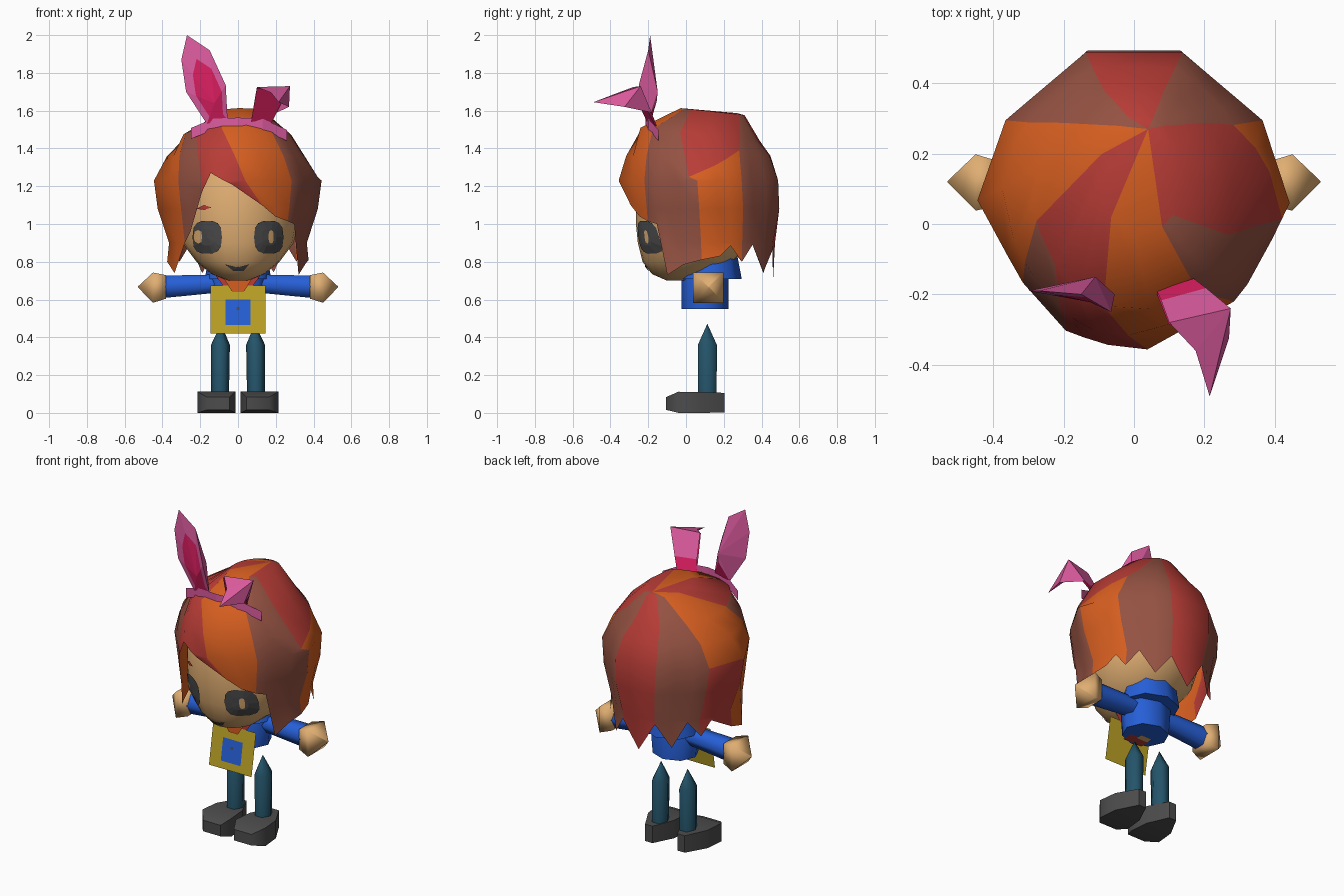
import bpy, bmesh, math
from mathutils import Vector

if "Cube" in bpy.data.objects:
    bpy.data.objects.remove(bpy.data.objects["Cube"])


def lin(c):
    c /= 255
    return c / 12.92 if c < 0.04045 else ((c + 0.055) / 1.055) ** 2.4


MATS = {}
for name, rgb in dict(orange=(214, 94, 32), red=(184, 60, 54), brown=(148, 82, 66), skin=(224, 174, 114),
                      charcoal=(76, 76, 76), blue=(38, 95, 215), yellow=(188, 162, 38), teal=(36, 84, 106),
                      pink=(222, 92, 160), crimson=(216, 30, 95)).items():
    m = bpy.data.materials.new(name)
    m.diffuse_color = (*[lin(c) for c in rgb], 1)
    m.use_nodes = True
    m.node_tree.nodes["Principled BSDF"].inputs["Base Color"].default_value = m.diffuse_color
    MATS[name] = m


def build(name, verts, faces, mats, idx=None, smooth=None, merge=False, fix=True):
    me = bpy.data.meshes.new(name)
    me.from_pydata([tuple(v) for v in verts], [], faces)
    for m in mats:
        me.materials.append(MATS[m])
    if idx:
        for p, i in zip(me.polygons, idx):
            p.material_index = i
    bm = bmesh.new()
    bm.from_mesh(me)
    if merge:
        bmesh.ops.remove_doubles(bm, verts=bm.verts, dist=0.0005)
    if fix:
        bmesh.ops.recalc_face_normals(bm, faces=bm.faces)
    bm.to_mesh(me)
    bm.free()
    ob = bpy.data.objects.new(name, me)
    bpy.context.collection.objects.link(ob)
    if smooth:
        bpy.ops.object.select_all(action='DESELECT')
        ob.select_set(True)
        bpy.context.view_layer.objects.active = ob
        bpy.ops.object.shade_smooth_by_angle(angle=math.radians(smooth))
    return ob


def loft(name, rings, n, mat, axis='z', square=False, smooth=None):
    """Rings of (position, centre 1, centre 2, radius 1, radius 2) along an axis."""
    vs, fs = [], []
    k = math.sqrt(2) if square else 1
    for t, c1, c2, r1, r2 in rings:
        for i in range(n):
            a = 2 * math.pi * (i + (0.5 if square else 0)) / n
            p, q = c1 + k * r1 * math.cos(a), c2 + k * r2 * math.sin(a)
            vs.append({'z': (p, q, t), 'x': (t, p, q), 'y': (p, t, q)}[axis])
    for r in range(len(rings) - 1):
        for i in range(n):
            j = (i + 1) % n
            fs.append((r * n + i, r * n + j, r * n + n + j, r * n + n + i))
    fs += [tuple(range(n)), tuple(range((len(rings) - 1) * n, len(rings) * n))]
    return build(name, vs, fs, [mat], smooth=smooth, merge=True)


def interp(table, x):
    """Linear lookup in rows sorted by their first value."""
    if x <= table[0][0]:
        return table[0][1:]
    for a, b in zip(table, table[1:]):
        if x <= b[0]:
            f = (x - a[0]) / (b[0] - a[0])
            return [p + f * (q - p) for p, q in zip(a[1:], b[1:])]
    return table[-1][1:]


# Head
HEAD = [(0.70, 0, -.03, .05, .07), (.735, 0, -.02, .14, .16), (.80, 0, .01, .22, .24), (.90, 0, .045, .295, .30),
        (1.0, 0, .06, .315, .325), (1.2, 0, .06, .32, .325), (1.4, 0, .07, .25, .25)]
loft("head", HEAD, 24, "skin", smooth=50)


def patch(name, pts, mat, lift=0.007):
    """Thin plate following the front of the head, outlined in x and z."""
    n = len(pts)
    cx, cz = sum(p[0] for p in pts) / n, sum(p[1] for p in pts) / n
    flat = [(cx + s * (x - cx), cz + s * (z - cz)) for s in (1, .5) for x, z in pts] + [(cx, cz)]
    vs = []
    for x, z in flat:
        _, cy, rx, ry = interp(HEAD, z)
        vs.append((x, cy - ry * math.sqrt(max(0, 1 - (x / rx) ** 2)) - lift, z))
    fs = []
    for i in range(n):
        j = (i + 1) % n
        fs += [(i, j, n + j, n + i), (n + i, n + j, 2 * n)]
    build(name, vs, fs, [mat])


def oval(cx, cz, rx, rz, n=14):
    out = []
    for i in range(n):
        c, s = math.cos(2 * math.pi * i / n), math.sin(2 * math.pi * i / n)
        out.append((cx + rx * math.copysign(abs(c) ** .7, c), cz + rz * math.copysign(abs(s) ** .7, s)))
    return out


# Painted face
for side, s, gx, gw in (("left", -1, -.212, .022), ("right", 1, .175, .014)):
    patch(side + "_eye", oval(s * .163, .93, .078, .088), "charcoal")
    patch(side + "_eye_glint", oval(gx, .932, gw, .036, 8), "skin", .0095)
patch("mouth", [(-.07, .787), (-.03, .772), (.03, .772), (.06, .787), (.03, .752), (-.025, .752)], "charcoal")
patch("brow", [(-.22, 1.08), (-.18, 1.10), (-.14, 1.088), (-.18, 1.075)], "red")

# Hair: (azimuth from the front, hem height) for each column of locks
LOCKS = [(-180, .70), (-163, .88), (-150, .74), (-135, .89), (-124, .80), (-113, .88), (-91, .80), (-66, .74),
         (-53, .90), (-44, .96), (-27, 1.17), (-20, 1.27), (-10, 1.21), (5, 1.10), (24, 1.04), (44, 1.015),
         (53, 1.0), (60, .73), (75, .785), (90, .81), (105, .83), (114, .885), (124, .80), (135, .89),
         (150, .745), (163, .86)]
RINGS = [(.70, 0, .085, .385, .375), (.90, 0, .08, .365, .39), (1.08, 0, .07, .425, .42), (1.23, 0, .06, .445, .424),
         (1.36, 0, .06, .385, .385), (1.475, 0, .07, .29, .32), (1.595, .02, .14, .12, .17)]
ROWS = [1.595, 1.475, 1.36, 1.23, 1.08, .90, .70]
SWIRL = [(-163, 0), (-124, -21), (-53, -57), (-44, -62), (5, -50), (44, -14), (90, -42), (124, 21), (163, 0)]
SWEEP = [(-20, 0), (5, 14), (24, 8), (44, 0)]
SLOPE = [(67, 1.36), (90, 1.25), (106, 1.31), (124, 1.39), (143, 1.36)]
# Corners of the faceted outline: (azimuth, share of the full radius)
OUTLINE = [(-197, 1.055), (-163, 1.055), (-137, .96), (-124, .99), (-91, 1), (-54, .89), (-22.5, .996), (4.5, .99),
           (46.6, .93), (89, 1), (124, .99), (137, .96), (163, 1.055), (197, 1.055)]
COL = ["red", "brown", "orange"]


def facet(a):
    """Radius of the straight-sided outline at an azimuth."""
    for (a0, r0), (a1, r1) in zip(OUTLINE, OUTLINE[1:]):
        if a <= a1:
            u, v, w = math.radians(a - a0), math.radians(a1 - a), math.radians(a1 - a0)
            return r0 * r1 * math.sin(w) / (r0 * math.sin(u) + r1 * math.sin(v))


def lock_colour(a, row):
    if abs(a) > 163:
        return 0
    if abs(a) > 124:
        return 1
    if a > 90:
        return 0 if row <= 2 else 2
    if a > 44:
        return 0 if row == 0 else 1
    if a > 5:
        return 2
    if a > -53:
        return 1 if a < -27 and row >= 2 else 0
    return 0 if a < -91 and row >= 4 else 2


verts, faces, idx = [(.04, .27, 1.587)], [], []
for az, hem in LOCKS:
    for r, zr in enumerate(ROWS):
        z = hem if r == len(ROWS) - 1 else max(interp(SLOPE, az)[0] if r == 2 else zr, hem)
        cx, cy, rx, ry = interp(RINGS, z)
        b = az + ((1, .45, .15)[r] * interp(SWIRL, az)[0] if r < 3 else interp(SWEEP, az)[0] if r > 3 else 0)
        fade = (0, .3, .7)[r] if r < 3 else min(1, max(.3, .3 + (z - .9) * 4))
        k = 1 + (facet(b) - 1) * fade
        a = math.radians(b)
        y = cy - k * ry * math.cos(a)
        verts.append((cx + k * rx * math.sin(a), y, z - (.11 * (y - cy) if r < 2 else 0)))
nr = len(ROWS)
for c in range(len(LOCKS)):
    d = (c + 1) % len(LOCKS)
    mid = (LOCKS[c][0] + (LOCKS[d][0] if d else 180)) / 2
    p, q = 1 + c * nr, 1 + d * nr
    faces.append((0, p, q))
    idx.append(lock_colour(mid, 0))
    for r in range(nr - 1):
        faces.append((p + r, p + r + 1, q + r + 1, q + r))
        idx.append(lock_colour(mid, r + 1))
build("hair", verts, faces, COL, idx, smooth=45, merge=True)

# Head band
band = [(-.25, -.15, 1.48), (-.13, -.20, 1.53), (0, -.215, 1.535), (.13, -.20, 1.53), (.26, -.145, 1.47)]
bv = [(x, y, z + d) for d in (-.03, .028) for x, y, z in band]
build("head_band", bv, [(i, i + 1, i + 6, i + 5) for i in range(4)], ["pink"])

# Upright ear, with a darker inner patch and base
edge = [(-.27, -.19, 2.0), (-.15, -.20, 1.92), (-.065, -.25, 1.735), (-.055, -.20, 1.55),
        (-.165, -.19, 1.53), (-.275, -.19, 1.70), (-.30, -.19, 1.87)]
core = Vector((-.125, -.222, 1.64))
ev = [Vector(p) for p in edge]
ev += [core.lerp(v, .65) for v in ev] + [core, Vector((-.11, -.15, 1.70)), Vector((-.11, -.155, 1.65))]
ef, ei = [(3, 4, 16), (3, 16, 15), (16, 4, 15)], [1, 0, 0]
for i in range(7):
    j = (i + 1) % 7
    ef += [(i, j, 7 + j, 7 + i), (7 + i, 7 + j, 14)]
    ei += [1 if i == 3 else 0, 1]
    if i != 3:
        ef.append((j, i, 15))
        ei.append(0)
build("upright_ear", ev, ef, ["pink", "crimson"], ei)

# Folded ear: upright base and a tip bent forward
fv = [(.065, -.19, 1.52), (.17, -.155, 1.52), (.10, -.28, 1.725), (.275, -.24, 1.73),
      (.175, -.36, 1.695), (.27, -.325, 1.62), (.215, -.49, 1.645),
      (.065, -.198, 1.52), (.17, -.163, 1.52), (.10, -.288, 1.72), (.26, -.25, 1.70),
      (.077, -.217, 1.59), (.205, -.182, 1.59)]
build("folded_ear", fv, [(0, 1, 12, 11), (11, 12, 3, 2), (2, 3, 4), (4, 3, 6), (3, 5, 6), (4, 6, 5), (12, 5, 3),
                         (7, 9, 10, 8)], ["pink", "crimson"], [1, 0, 0, 0, 0, 0, 0, 1], fix=False)

# Torso and shoulder cape
loft("torso", [(.55, 0, .10, .135, .125), (.72, 0, .10, .155, .125), (.82, 0, .10, .12, .10)], 8, "blue", smooth=60)
loft("shoulder_cape", [(.71, 0, .125, .175, .17), (.84, 0, .14, .155, .13)], 8, "blue", smooth=50)
under = [(-.06, -.01), (.07, -.01), (.07, .06), (-.06, .06)]
build("shirt_hem", [(x, y, .547) for x, y in under], [(3, 2, 1, 0)], ["red"], fix=False)
build("waist", [(x * .6 - .02, y * .6 + .055, .545) for x, y in under], [(3, 2, 1, 0)], ["skin"], fix=False)


# Chest plate with inset square, and neckerchief
def panel(name, pts, y, mat, lean=0.0):
    vs = [(x, y - lean * (.675 - z), z) for x, z in pts]
    build(name, vs, [tuple(range(len(pts)))], [mat], fix=False)


def square(h, z0, z1):
    return [(-h, z0), (h, z0), (h, z1), (-h, z1)]


panel("chest_plate", square(.145, .42, .675), -.032, "yellow", .17)
panel("chest_square", square(.067, .465, .60), -.036, "blue", .17)
panel("chest_dot", square(.008, .545, .56), -.039, "charcoal", .17)
panel("neckerchief", [(-.03, .64), (.03, .64), (.08, .72), (-.08, .72)], -.045, "orange")
panel("neckerchief_edge", [(-.07, .66), (.07, .66), (.12, .73), (-.12, .73)], -.030, "red")

# Arms, hands, legs and shoes
for side, s in (("left", -1), ("right", 1)):
    loft(side + "_arm", [(s * .10, .11, .685, .06, .055), (s * .385, .115, .668, .065, .068)], 6, "blue", 'x',
         smooth=70)
    loft(side + "_hand", [(s * .38, .115, .667, .062, .062), (s * .45, .118, .663, .08, .08),
                          (s * .53, .12, .667, .002, .002)], 4, "skin", 'x', square=True, smooth=95)
    loft(side + "_leg", [(.08, s * .095, .113, .047, .057), (.36, s * .093, .113, .05, .058),
                         (.47, s * .09, .113, .001, .001)], 6, "teal", smooth=70)
    loft(side + "_shoe", [(.205, s * .11, .054, .025, .052), (.08, s * .114, .055, .088, .055),
                          (-.04, s * .114, .056, .10, .056), (-.105, s * .105, .05, .06, .034)],
         4, "charcoal", 'y', square=True, smooth=60)
